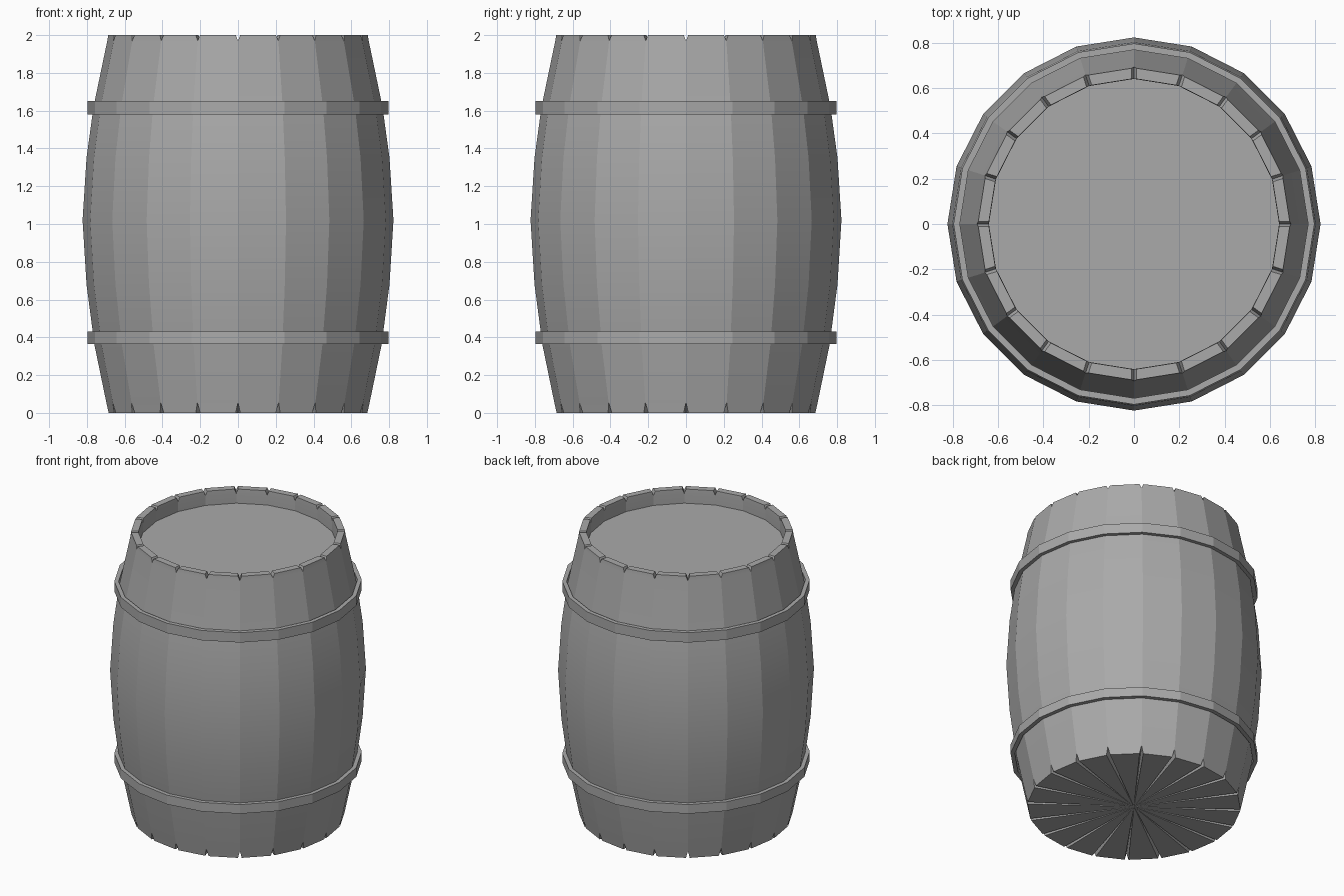
import bpy, bmesh
from math import cos, sin, tau, radians

SIDES = 20

cube = bpy.data.objects.get("Cube")
if cube:
    bpy.data.objects.remove(cube, do_unlink=True)

grey = bpy.data.materials.new("plain_grey")
grey.use_nodes = True
grey.diffuse_color = (0.4, 0.4, 0.4, 1)
grey.node_tree.nodes["Principled BSDF"].inputs["Base Color"].default_value = (0.4, 0.4, 0.4, 1)


def ring(bm, radius, z, gap=0):
    """One (before, after) vertex pair per seam; both are the same vertex without a gap."""
    pairs = []
    for i in range(SIDES):
        a = tau * i / SIDES
        pair = [bm.verts.new((radius * cos(a + s * gap / radius),
                              radius * sin(a + s * gap / radius), z))
                for s in ((-1, 1) if gap else (0,))]
        pairs.append((pair[0], pair[-1]))
    return pairs


def bridge(bm, low, high):
    """Join two rings with one quad per stave."""
    for i in range(SIDES):
        j = (i + 1) % SIDES
        bm.faces.new((low[i][1], low[j][0], high[j][0], high[i][1]))


def finish(bm, name):
    bmesh.ops.recalc_face_normals(bm, faces=bm.faces)
    mesh = bpy.data.meshes.new(name)
    bm.to_mesh(mesh)
    bm.free()
    mesh.materials.append(grey)
    obj = bpy.data.objects.new(name, mesh)
    bpy.context.collection.objects.link(obj)
    bpy.ops.object.select_all(action='DESELECT')
    obj.select_set(True)
    bpy.context.view_layer.objects.active = obj
    bpy.ops.object.shade_smooth_by_angle(angle=radians(12))


# Staves: bulging wall with notched ends, grooved base and recessed lid
bm = bmesh.new()
profile = [(0.697, 0.055), (0.76, 0.36), (0.802, 0.68), (0.823, 1.02),
           (0.802, 1.35), (0.765, 1.62), (0.692, 1.97)]
wall = [ring(bm, r, z) for r, z in profile]
base = ring(bm, 0.685, 0, 0.012)
rim_outer = ring(bm, 0.687, 2, 0.012)
rim_inner = ring(bm, 0.64, 2, 0.012)
notch_inner = ring(bm, 0.64, 1.97)
lid = ring(bm, 0.64, 1.9)

loops = [base] + wall + [rim_outer, rim_inner, notch_inner, lid]
for low, high in zip(loops, loops[1:]):
    bridge(bm, low, high)
bm.faces.new([pair[0] for pair in lid])

centre = bm.verts.new((0, 0, 0))
for i in range(SIDES):
    before, after = base[i]
    foot = wall[0][i][0]
    # Base wedge and the two walls of its groove
    bm.faces.new((centre, after, base[(i + 1) % SIDES][0]))
    bm.faces.new((centre, before, foot))
    bm.faces.new((centre, foot, after))
    # Notch walls across the top rim
    top, inner = wall[-1][i][0], notch_inner[i][0]
    for side in (0, 1):
        bm.faces.new((top, rim_outer[i][side], rim_inner[i][side], inner))
finish(bm, "barrel_staves")

# Hoops: flat bands around the wall
for name, z0, z1 in (("lower_hoop", 0.365, 0.43), ("upper_hoop", 1.58, 1.65)):
    bm = bmesh.new()
    band = [ring(bm, r, z) for r, z in ((0.768, z0), (0.796, z0), (0.796, z1), (0.768, z1))]
    for k in range(4):
        bridge(bm, band[k], band[(k + 1) % 4])
    finish(bm, name)
